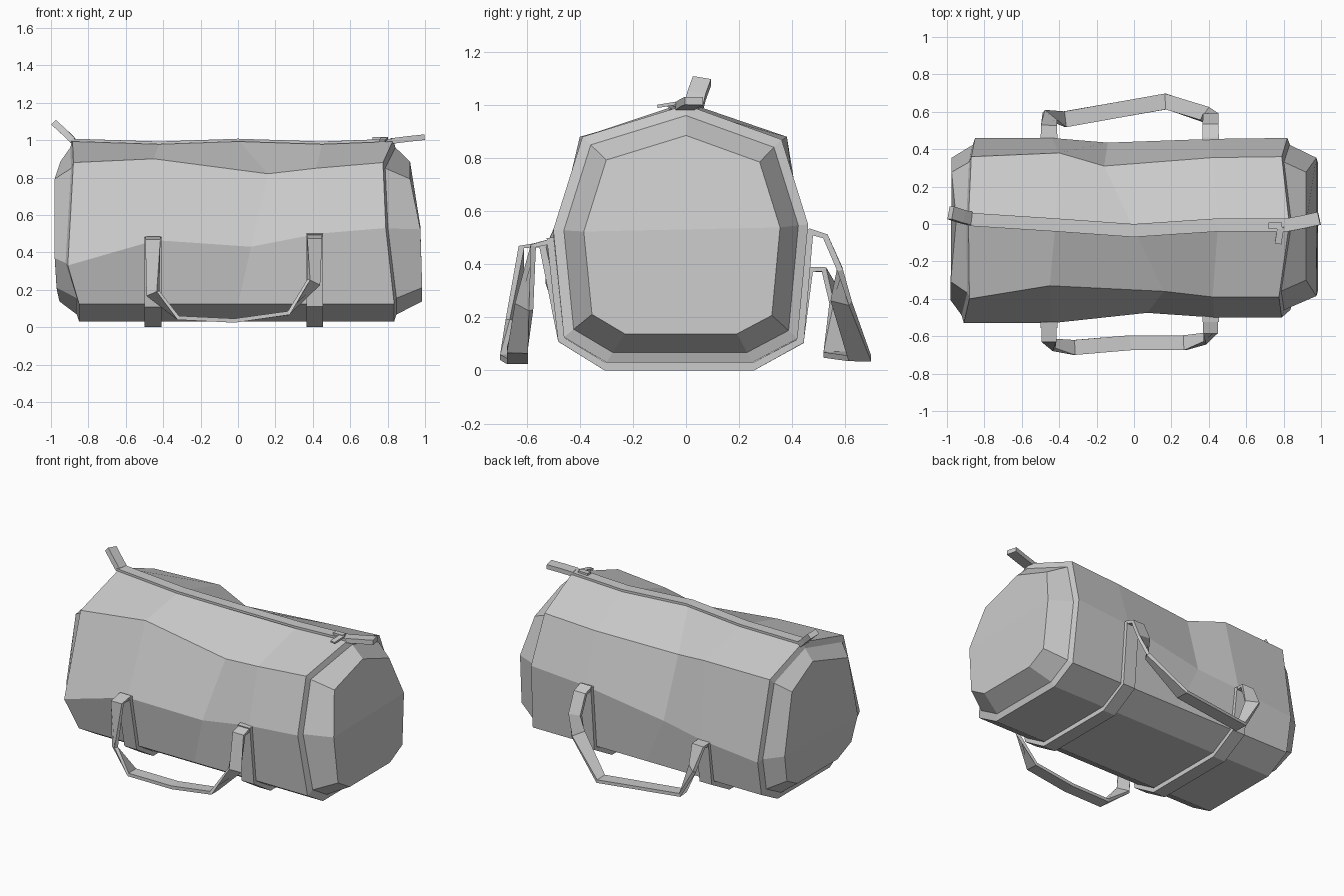
import bpy
import bmesh
from mathutils import Vector

cube = bpy.data.objects.get("Cube")
if cube:
    bpy.data.objects.remove(cube, do_unlink=True)

grey = bpy.data.materials.new("light grey fabric")
grey.use_nodes = True
grey.diffuse_color = (0.6, 0.6, 0.6, 1)
grey.node_tree.nodes["Principled BSDF"].inputs["Base Color"].default_value = grey.diffuse_color


def finish(name, bm):
    bmesh.ops.recalc_face_normals(bm, faces=bm.faces)
    mesh = bpy.data.meshes.new(name)
    bm.to_mesh(mesh)
    bm.free()
    mesh.materials.append(grey)
    obj = bpy.data.objects.new(name, mesh)
    bpy.context.collection.objects.link(obj)
    return obj


def bridge(bm, a, b):
    n = len(a)
    for i in range(n):
        j = (i + 1) % n
        bm.faces.new((a[i], a[j], b[j], b[i]))


def ribbon(name, path, sides, width, thick):
    """Flat band along a path; sides gives the width direction at each point."""
    bm = bmesh.new()
    pts = [Vector(p) for p in path]
    rings = []
    for i, p in enumerate(pts):
        tangent = (pts[min(i + 1, len(pts) - 1)] - pts[max(i - 1, 0)]).normalized()
        side = Vector(sides[i])
        side = (side - tangent * side.dot(tangent)).normalized() * width / 2
        up = tangent.cross(side).normalized() * thick / 2
        corners = (p + side + up, p + side - up, p - side - up, p - side + up)
        rings.append([bm.verts.new(c) for c in corners])
    for a, b in zip(rings, rings[1:]):
        bridge(bm, a, b)
    bm.faces.new(rings[0])
    bm.faces.new(rings[-1])
    return finish(name, bm)


# Sagging body: lengthwise ridges, each with x, y and z at five stations
def ridge(xs, ys, zs):
    return [Vector(p) for p in zip(xs, ys, zs)]


def straight(y, z):
    return ridge((-.85, -.44, 0, .42, .835), [y] * 5, [z] * 5)


top = ridge((-.885, -.42, 0, .45, .83), (.03, 0, -.03, 0, 0), (1, .985, 1, .985, 1))
ridges = [
    top,
    ridge((-.87, -.4, -.16, .42, .79), (.36, .38, .31, .355, .36), (.87, .88, .83, .85, .87)),
    ridge((-.85, -.44, -.14, .42, .82), (.46, .46, .435, .455, .46), (.35, .39, .43, .52, .55)),
    straight(.42, .12),
    straight(.25, .03),
    straight(-.3, .03),
    straight(-.46, .125),
    ridge((-.91, -.44, .07, .43, .79), (-.53, -.53, -.475, -.5, -.5), (.33, .465, .43, .5, .53)),
    ridge((-.88, -.45, .16, .42, .775), (-.4, -.33, -.36, -.39, -.39), (.88, .9, .82, .85, .88)),
]
bm = bmesh.new()
rings = [[bm.verts.new(r[s]) for r in ridges] for s in range(5)]
for a, b in zip(rings, rings[1:]):
    bridge(bm, a, b)

# Bulging end caps behind a narrow lip
cap_x = {
    0: (-.95, -.975, -.975, -.97, -.955, -.955, -.97, -.98, -.98),
    4: (.92, .92, .975, .985, .985, .985, .985, .975, .92),
}
for s, xs in cap_x.items():
    step = .012 if s else -.012
    lip, face = [], []
    for r, x in zip(ridges, xs):
        p = r[s]
        lip.append(bm.verts.new((p.x + step, p.y * .92, .5 + (p.z - .5) * .92)))
        face.append(bm.verts.new((x, p.y * .77, .5 + (p.z - .5) * .77)))
    bridge(bm, rings[s], lip)
    bridge(bm, lip, face)
    bm.faces.new([face[i] for i in (7, 8, 0, 1, 2)])
    bm.faces.new(face[2:8])
finish("bag_body", bm)

# Zip strip along the top
ribbon("zip_strip", [p + Vector((0, -.005, 0)) for p in top], [(0, 1, 0)] * 5, .07, .015)

# Webbing straps passing under the bag
for name, x, front, back in (
    ("right_strap", -.455, (-.54, .48), (.465, .39)),
    ("left_strap", .41, (-.51, .5), (.465, .53)),
):
    profile = (front, (-.468, .115), (-.305, .015), (.255, .015), (.43, .11), back)
    ribbon(name, [(x, y, z) for y, z in profile], [(1, 0, 0)] * 6, .09, .03)

# Hanging handles, turning from upright legs to a flat grip
LEG, TURN, GRIP = (1, 0, 0), (1, -1, .6), (0, -1, 0)
ribbon(
    "front_handle",
    [(-.455, -.53, .475), (-.455, -.62, .465), (-.455, -.645, .18), (-.32, -.66, .05),
     (-.02, -.635, .035), (.27, -.635, .075), (.405, -.61, .24), (.41, -.575, .47),
     (.41, -.49, .49)],
    [LEG, LEG, TURN, GRIP, GRIP, GRIP, (1, 1, -.6), (-1, 0, 0), (-1, 0, 0)][:5]
    + [GRIP, (-1, -1, .6), (-1, 0, 0), (-1, 0, 0)],
    .08, .022)
ribbon(
    "back_handle",
    [(.41, .46, .525), (.41, .525, .505), (.41, .58, .38), (.385, .585, .26),
     (.17, .655, .045), (-.37, .56, .06), (-.45, .575, .25), (-.455, .52, .38),
     (-.455, .45, .38)],
    [LEG, LEG, LEG, (1, .6, .5), (0, 1, 0), (0, 1, 0), (-1, .6, .5), (-1, 0, 0), (-1, 0, 0)],
    .085, .022)

# Pull tabs at both ends of the zip
ribbon("right_tab", [(-.88, .03, .995), (-.92, .04, 1.035), (-.98, .06, 1.09)],
       [(0, 1, 0)] * 3, .07, .035)
ribbon("left_tab", [(.82, -.005, .995), (.9, .01, 1.005), (.99, .03, 1.015)],
       [(0, 1, 0)] * 3, .07, .03)

# Zip slider and its small puller
ribbon("zip_slider", [(.72, -.01, 1.005), (.79, -.01, 1.005)], [(0, 1, 0)] * 2, .035, .025)
ribbon("zip_puller", [(.785, -.015, 1.01), (.77, -.105, .995)], [(1, 0, 0)] * 2, .035, .012)
